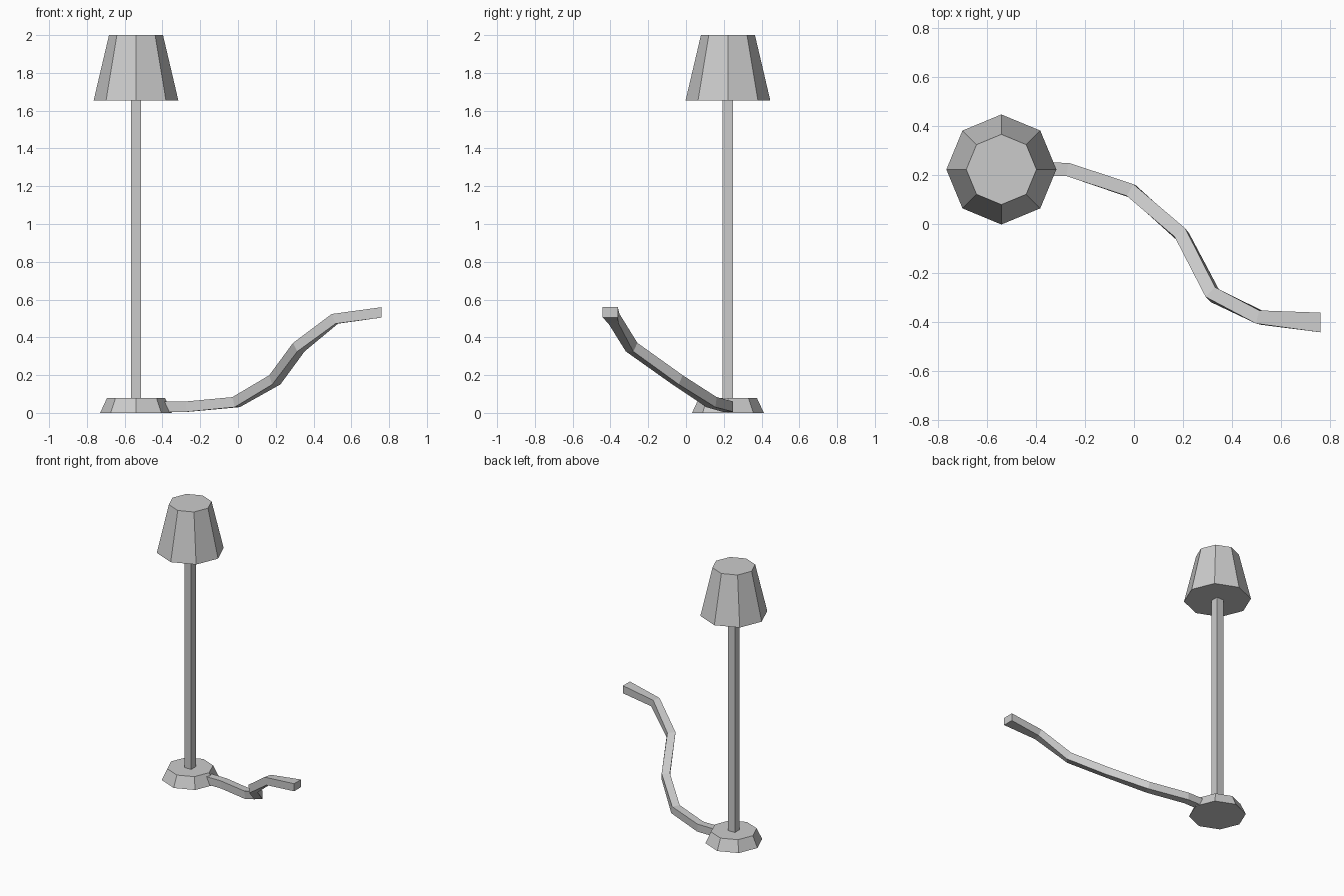
import bpy, bmesh
from mathutils import Vector

if "Cube" in bpy.data.objects:
    bpy.data.objects.remove(bpy.data.objects["Cube"])

CX, CY = -0.54, 0.222  # lamp axis


def new_object(name, bm):
    bmesh.ops.recalc_face_normals(bm, faces=bm.faces)
    mesh = bpy.data.meshes.new(name)
    bm.to_mesh(mesh)
    bm.free()
    ob = bpy.data.objects.new(name, mesh)
    bpy.context.collection.objects.link(ob)
    return ob


def octagon_frustum(name, r_low, r_high, z0, z1):
    bm = bmesh.new()
    bmesh.ops.create_cone(bm, cap_ends=True, segments=8, radius1=r_low,
                          radius2=r_high, depth=z1 - z0)
    ob = new_object(name, bm)
    ob.location = (CX, CY, (z0 + z1) / 2)
    return ob


def square_sweep(name, path, widths, height):
    pts = [Vector(p) for p in path]
    bm = bmesh.new()
    rings = []
    for i, p in enumerate(pts):
        before = (p - pts[i - 1]).normalized() if i else Vector()
        after = (pts[i + 1] - p).normalized() if i < len(pts) - 1 else Vector()
        t = (before + after).normalized()
        if i == len(pts) - 1:
            t = Vector((1, 0, 0))  # squared-off plug end
        side = t.cross(Vector((0, 0, 1))).normalized()
        up = side.cross(t)
        rings.append([bm.verts.new(p + side * widths[i] / 2 * a + up * height / 2 * b)
                      for a, b in ((-1, -1), (1, -1), (1, 1), (-1, 1))])
    for r0, r1 in zip(rings, rings[1:]):
        for k in range(4):
            j = (k + 1) % 4
            bm.faces.new((r0[k], r0[j], r1[j], r1[k]))
    bm.faces.new(rings[0])
    bm.faces.new(rings[-1])
    return new_object(name, bm)


# Weighted foot and lamp shade
octagon_frustum("base", 0.19, 0.153, 0.0, 0.08)
octagon_frustum("shade", 0.224, 0.143, 1.655, 2.0)

# Square upright pole
bm = bmesh.new()
bmesh.ops.create_cube(bm, size=1)
bmesh.ops.scale(bm, vec=(0.055, 0.055, 1.61), verts=bm.verts)
new_object("pole", bm).location = (CX, CY, 0.06 + 1.61 / 2)

# Trailing power cord, widening at its plug end
cord = [(-0.40, 0.222, 0.033), (-0.27, 0.222, 0.033), (-0.01, 0.135, 0.057),
        (0.195, -0.045, 0.175), (0.322, -0.288, 0.348),
        (0.513, -0.381, 0.498), (0.76, -0.401, 0.532)]
square_sweep("power_cord", cord, [0.055] * 6 + [0.08], 0.055)
